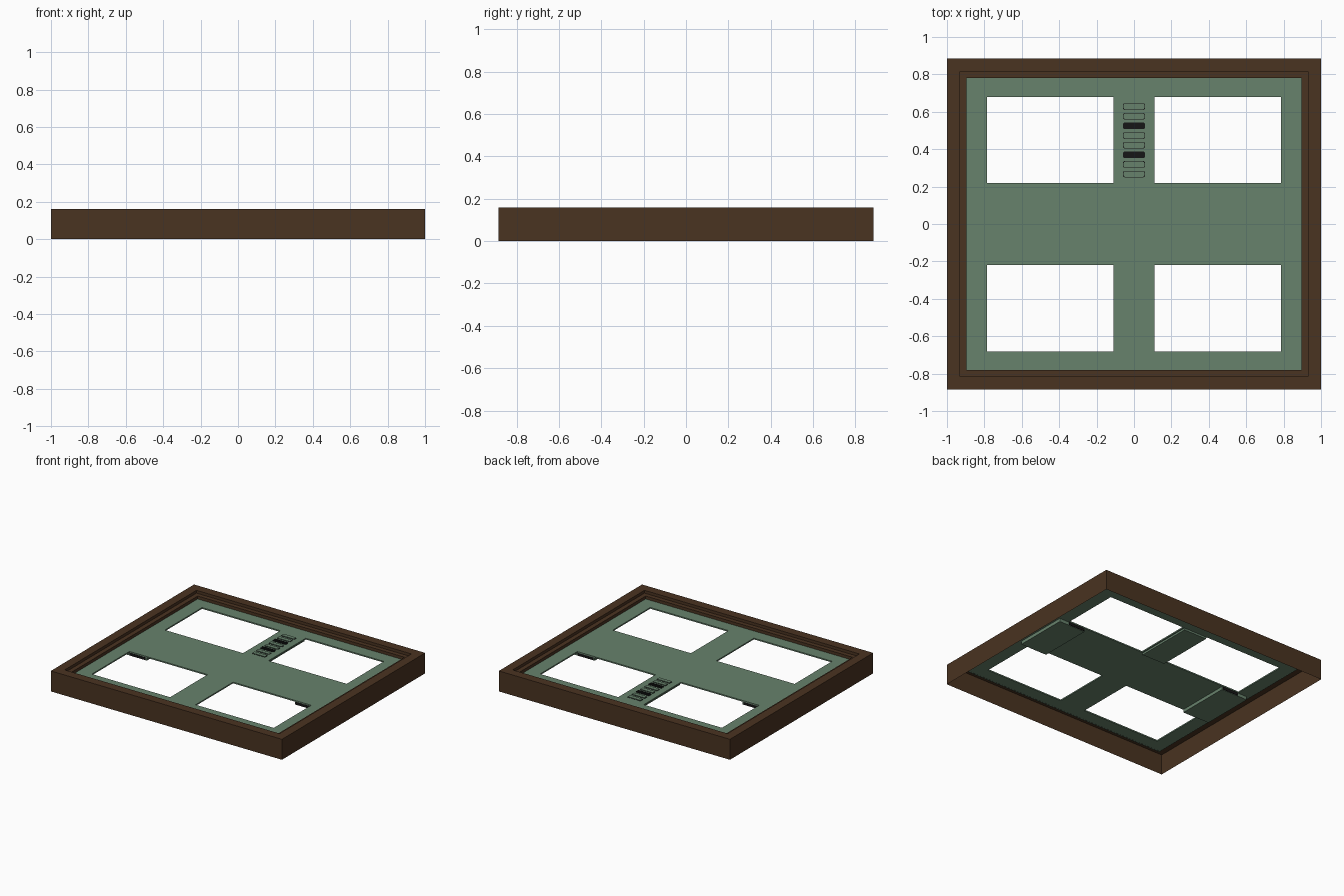
import bpy, bmesh

cube = bpy.data.objects.get("Cube")
if cube:
    bpy.data.objects.remove(cube, do_unlink=True)


def material(name, rgb):
    m = bpy.data.materials.new(name)
    m.use_nodes = True
    m.diffuse_color = (*rgb, 1)
    m.node_tree.nodes["Principled BSDF"].inputs["Base Color"].default_value = (*rgb, 1)
    return m


BROWN = material("brown_wood", (0.068, 0.033, 0.015))
GREEN = material("muted_green", (0.136, 0.223, 0.15))
BLACK = material("black", (0.008, 0.008, 0.008))


def finish(name, bm, mat):
    mesh = bpy.data.meshes.new(name)
    bmesh.ops.recalc_face_normals(bm, faces=bm.faces)
    bm.to_mesh(mesh)
    bm.free()
    mesh.materials.append(mat)
    ob = bpy.data.objects.new(name, mesh)
    bpy.context.collection.objects.link(ob)
    return ob


def box(name, lo, hi, mat):
    bm = bmesh.new()
    bmesh.ops.create_cube(bm, size=1)
    for v in bm.verts:
        v.co = [(a + b) / 2 + c * (b - a) for a, b, c in zip(lo, hi, v.co)]
    return finish(name, bm, mat)


# Stepped frame: an open shell made of rectangles joined ring by ring
def frame(name, profile):
    bm = bmesh.new()
    rings = []
    for inset, z in profile:
        x, y = 1 - inset, 0.885 - inset
        rings.append([bm.verts.new((sx * x, sy * y, z))
                      for sx, sy in ((-1, -1), (1, -1), (1, 1), (-1, 1))])
    for a, b in zip(rings, rings[1:]):
        for i in range(4):
            j = (i + 1) % 4
            bm.faces.new((a[i], a[j], b[j], b[i]))
    return finish(name, bm, BROWN)


frame("outer_frame", [(0, 0), (0, 0.16), (0.07, 0.16), (0.07, 0.138),
                      (0.105, 0.138), (0.105, 0.104)])

# Panel with four rectangular openings
TOP, UNDER = 0.115, 0.105
xs = [-0.897, -0.787, -0.11, 0.11, 0.787, 0.897]
ys = [-0.792, -0.682, -0.218, 0.22, 0.68, 0.792]
bm = bmesh.new()
grid = [[bm.verts.new((x, y, TOP)) for y in ys] for x in xs]
for i in range(5):
    for j in range(5):
        if i in (1, 3) and j in (1, 3):
            continue
        bm.faces.new((grid[i][j], grid[i + 1][j], grid[i + 1][j + 1], grid[i][j + 1]))
loose = [v for v in bm.verts if not v.link_faces]
bmesh.ops.delete(bm, geom=loose, context='VERTS')
panel = finish("panel", bm, GREEN)
solid = panel.modifiers.new("thickness", 'SOLIDIFY')
solid.thickness = TOP - UNDER
solid.offset = -1

# Shallow housings under the panel, with dark vent strips on the ends
for side, s in (("left", 1), ("right", -1)):
    x0, x1 = sorted((s * 0.64, s * 0.87))
    box(side + "_housing", (x0, -0.212, 0.08), (x1, 0.214, UNDER), GREEN)
    v0, v1 = sorted((s * 0.65, s * 0.785))
    for end, y in (("front", -0.215), ("back", 0.215)):
        box(f"{side}_{end}_vent", (v0, y - 0.003, 0.083), (v1, y + 0.003, 0.104), BLACK)
box("centre_housing", (-0.1, 0.215, 0.09), (0.1, 0.68, UNDER), GREEN)


# Rounded flat plate for the column of keys
def plate(name, y, w, h, z0, z1, mat):
    ob = box(name, (-w, y - h, z0), (w, y + h, z1), mat)
    bm = bmesh.new()
    bm.from_mesh(ob.data)
    upright = [e for e in bm.edges
               if abs(e.verts[0].co.z - e.verts[1].co.z) > (z1 - z0) / 2]
    bmesh.ops.bevel(bm, geom=upright, offset=0.007, segments=2, profile=0.5,
                    affect='EDGES')
    bm.to_mesh(ob.data)
    bm.free()


for k in range(8):
    y = 0.267 + k * 0.0515
    plate(f"key_outline_{k + 1}", y, 0.058, 0.0175, TOP - 0.004, TOP + 0.002, BLACK)
    if k not in (2, 5):
        plate(f"key_{k + 1}", y, 0.055, 0.0148, TOP - 0.003, TOP + 0.005, GREEN)
    else:
        for n in (-1, 0, 1):
            box(f"key_{k + 1}_bar_{n + 2}", (-0.055, y + n * 0.011 - 0.004, TOP),
                (0.055, y + n * 0.011 + 0.004, TOP + 0.006), BLACK)
